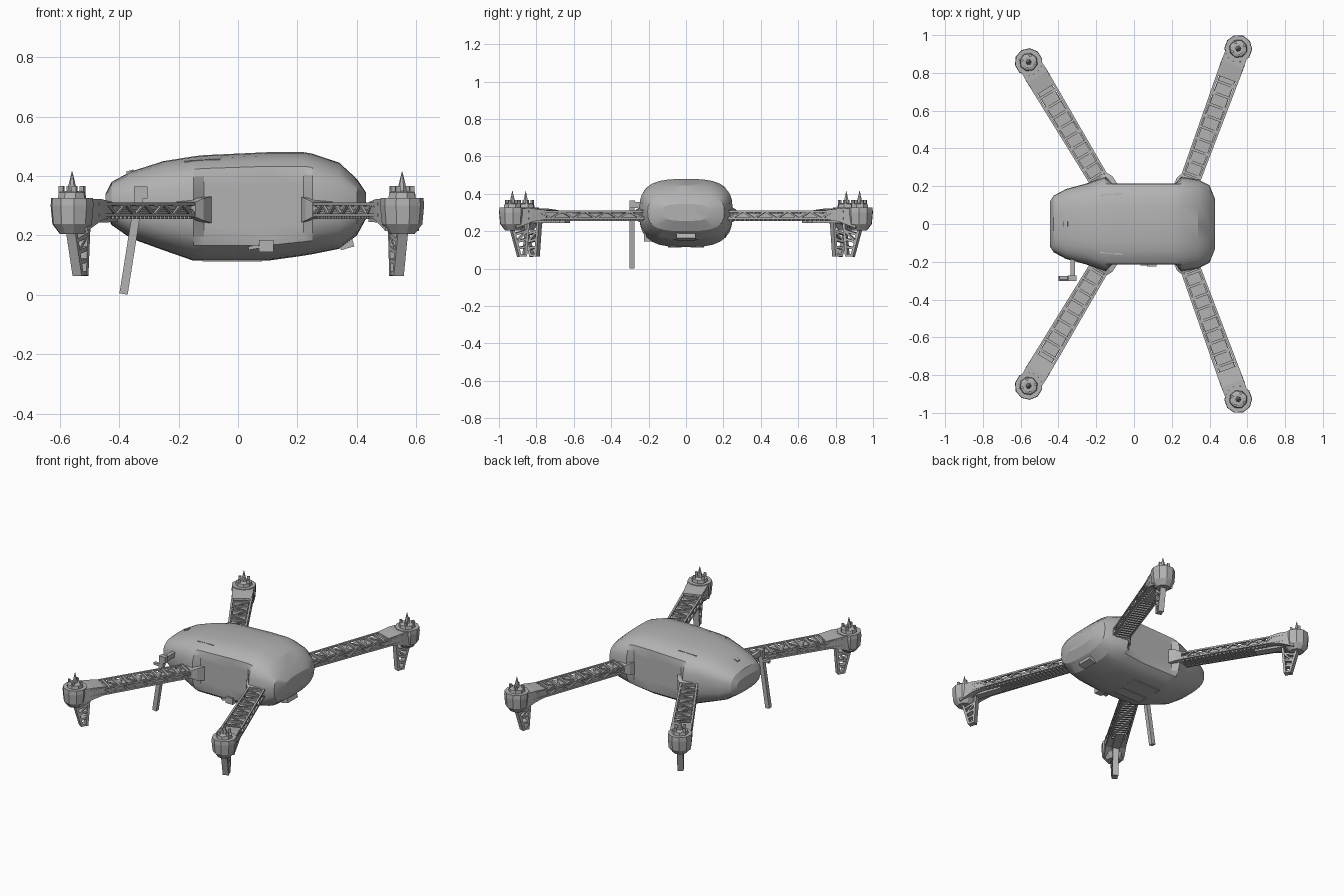
import bpy, bmesh, math
from mathutils import Vector, Matrix

cube = bpy.data.objects.get("Cube")
if cube:
    bpy.data.objects.remove(cube)

GREY = (0.45, 0.45, 0.45, 1)
grey = bpy.data.materials.new("plain grey")
grey.use_nodes = True
grey.diffuse_color = GREY
grey.node_tree.nodes["Principled BSDF"].inputs["Base Color"].default_value = GREY


def finish(bm, name, matrix=None, smooth=None):
    """Turn a bmesh into a named grey object."""
    bmesh.ops.recalc_face_normals(bm, faces=bm.faces)
    mesh = bpy.data.meshes.new(name)
    bm.to_mesh(mesh)
    bm.free()
    mesh.materials.append(grey)
    obj = bpy.data.objects.new(name, mesh)
    bpy.context.collection.objects.link(obj)
    if matrix:
        obj.matrix_world = matrix
    if smooth:
        bpy.ops.object.select_all(action='DESELECT')
        obj.select_set(True)
        bpy.context.view_layer.objects.active = obj
        bpy.ops.object.shade_smooth_by_angle(angle=math.radians(smooth))
    return obj


def loft(bm, rings):
    """Skin a list of equal point rings and cap both ends."""
    rows = [[bm.verts.new(p) for p in ring] for ring in rings]
    n = len(rows[0])
    for a, b in zip(rows, rows[1:]):
        for i in range(n):
            j = (i + 1) % n
            bm.faces.new((a[i], a[j], b[j], b[i]))
    bm.faces.new(rows[0])
    bm.faces.new(rows[-1])


def bar(bm, p, q, w, h):
    """Rectangular bar from p to q, w wide sideways and h deep."""
    p, q = Vector(p), Vector(q)
    d = (q - p).normalized()
    up = Vector((1, 0, 0)) if abs(d.z) > 0.95 else Vector((0, 0, 1))
    side = d.cross(up).normalized() * w / 2
    top = side.cross(d).normalized() * h / 2
    loft(bm, [[c + side + top, c - side + top, c - side - top, c + side - top] for c in (p, q)])


def section(u, half, low, high):
    """Rectangular cross-section of an arm at distance u."""
    return [(u, -half, low), (u, half, low), (u, half, high), (u, -half, high)]


def turned(bm, centre, profile, sides):
    """Stack of polygon rings from (radius, height) pairs."""
    turn = math.tau / sides
    loft(bm, [[(centre + r * math.cos(i * turn), r * math.sin(i * turn), z)
               for i in range(sides)] for r, z in profile])


# Body shell: x, half width, side limit, top, bottom
STATIONS = [
    (-0.445, .12, .3, .34, .27), (-0.425, .15, .3, .38, .235),
    (-0.36, .185, .3, .415, .19), (-0.25, .215, .3, .45, .15),
    (-0.15, .25, .3, .466, .115), (-0.115, .25, .215, .47, .115),
    (0.1, .25, .215, .48, .115), (0.22, .25, .215, .48, .132),
    (0.25, .25, .3, .475, .137), (0.34, .235, .3, .445, .155),
    (0.4, .205, .3, .39, .2), (0.43, .13, .3, .345, .255)]
MID = 0.305


def body_ring(x, width, limit, top, bottom, sides=28):
    ring = []
    for i in range(sides):
        a = math.tau * i / sides
        c, s = math.cos(a), math.sin(a)
        y = math.copysign(abs(c) ** 0.67, c) * width
        z = math.copysign(abs(s) ** 0.67, s) * (top - MID if s > 0 else MID - bottom)
        ring.append((x, max(-limit, min(limit, y)), MID + z))
    return ring


bm = bmesh.new()
loft(bm, [body_ring(*s) for s in STATIONS])
finish(bm, "body_shell", smooth=24)

# Vent fins on the top shoulders
bm = bmesh.new()
for side in (-1, 1):
    for k in range(3):
        y = side * (0.15 + 0.02 * k)
        z = 0.452 - 0.013 * k
        bar(bm, (-0.18, y, z - 0.008), (-0.06, y + side * 0.01, z), 0.008, 0.012)
finish(bm, "vent_fins")

# Small socket low on the front and lens at the tail end
bm = bmesh.new()
bar(bm, (0.07, -0.2, 0.165), (0.12, -0.2, 0.165), 0.05, 0.04)
bar(bm, (0.035, -0.21, 0.157), (0.07, -0.21, 0.163), 0.02, 0.012)
finish(bm, "side_socket")
bm = bmesh.new()
bar(bm, (0.34, 0, 0.172), (0.385, 0, 0.185), 0.1, 0.045)
finish(bm, "tail_lens")

# Nose marker and belly panels
bm = bmesh.new()
bar(bm, (-0.375, 0, 0.41), (-0.35, 0, 0.418), 0.025, 0.009)
finish(bm, "nose_marker")
bm = bmesh.new()
for y in (-0.06, 0.06):
    bar(bm, (-0.12, y, 0.115), (0.08, y, 0.115), 0.07, 0.006)
finish(bm, "belly_panels")


def build_arm(name, base, tip):
    base, tip = Vector(base), Vector(tip)
    run = tip - base
    length = run.length
    place = Matrix.Translation(base) @ Matrix.Rotation(math.atan2(run.y, run.x), 4, 'Z')
    end = length - 0.07

    # Channel, rails and lattice of the arm
    bm = bmesh.new()
    loft(bm, [section(-0.06, .036, .268, .296), section(end, .044, .262, .3)])
    bar(bm, (0, 0, 0.284), (end, 0, 0.284), 0.09, 0.008)

    def half(u):
        return 0.046 + 0.012 * u / length

    bays = 11
    for side in (-1, 1):
        for z in (0.268, 0.306):
            bar(bm, (-0.06, side * half(0), z), (end, side * half(end), z), 0.012, 0.01)
        for k in range(bays):
            a, b = end * k / bays, end * (k + 1) / bays
            za, zb = (0.268, 0.306) if k % 2 else (0.306, 0.268)
            bar(bm, (a, side * half(a), za), (b, side * half(b), zb), 0.009, 0.009)
    for k in range(bays):
        a, b = end * k / bays, end * (k + 1) / bays
        s = 1 if k % 2 else -1
        bar(bm, (a, -half(a), 0.304), (a, half(a), 0.304), 0.014, 0.01)
        bar(bm, (a, -s * half(a), 0.3), (b, s * half(b), 0.3), 0.009, 0.009)
    # Teeth along the underside
    for k in range(22):
        u = 0.03 + (end - 0.12) * k / 22
        bar(bm, (u, -0.04, 0.261), (u, 0.04, 0.261), 0.012, 0.012)
    bar(bm, (end - 0.19, 0, 0.252), (end, 0, 0.25), 0.05, 0.014)
    finish(bm, name + "_arm", place)

    # Collar where the arm enters the body
    bm = bmesh.new()
    loft(bm, [section(-0.06, .075, .235, .335), section(0.02, .07, .25, .325),
              section(0.05, .055, .262, .312)])
    finish(bm, name + "_collar", place)

    # Motor pod with sloping neck
    bm = bmesh.new()
    loft(bm, [section(length - 0.17, .056, .263, .313), section(length - 0.09, .062, .25, .322),
              section(length, .06, .215, .322)])
    turned(bm, length, [(.042, .205), (.068, .238), (.074, .3), (.072, .326)], 10)
    finish(bm, name + "_motor_pod", place)

    # Motor hub, prongs and pointed shaft
    bm = bmesh.new()
    turned(bm, length, [(.05, .32), (.046, .345), (.03, .35)], 8)
    turned(bm, length, [(.016, .345), (.012, .37), (.001, .415)], 6)
    for k in range(4):
        a = math.tau * (k + 0.5) / 4
        x, y = length + 0.036 * math.cos(a), 0.036 * math.sin(a)
        bar(bm, (x, y, 0.34), (x, y, 0.366), 0.016, 0.012)
    finish(bm, name + "_motor", place)

    # Open-frame landing leg
    bm = bmesh.new()
    inner = [Vector((length - 0.085, 0, 0.25)), Vector((length - 0.07, 0, 0.065))]
    outer = [Vector((length + 0.005, 0, 0.22)), Vector((length - 0.04, 0, 0.065))]
    bar(bm, *inner, 0.036, 0.014)
    bar(bm, *outer, 0.036, 0.014)
    for t in (0.25, 0.5, 0.72, 0.96):
        bar(bm, inner[0].lerp(inner[1], t), outer[0].lerp(outer[1], t), 0.034, 0.013)
    bar(bm, inner[0].lerp(inner[1], 0.25), outer[0].lerp(outer[1], 0.5), 0.03, 0.01)
    finish(bm, name + "_leg", place)


for side, label in ((-1, "front"), (1, "back")):
    build_arm(label + "_left", (0.285, side * 0.2, 0), (0.552, side * 0.928, 0))
    build_arm(label + "_right", (-0.165, side * 0.2, 0), (-0.558, side * 0.857, 0))

# Hanging antenna with its bracket
bm = bmesh.new()
bar(bm, (-0.385, -0.288, 0.003), (-0.33, -0.288, 0.35), 0.026, 0.028)
bar(bm, (-0.35, -0.288, 0.345), (-0.305, -0.288, 0.345), 0.03, 0.04)
bar(bm, (-0.325, -0.28, 0.34), (-0.325, -0.15, 0.34), 0.024, 0.03)
bar(bm, (-0.395, -0.285, 0.3), (-0.33, -0.285, 0.3), 0.02, 0.014)
finish(bm, "antenna")
